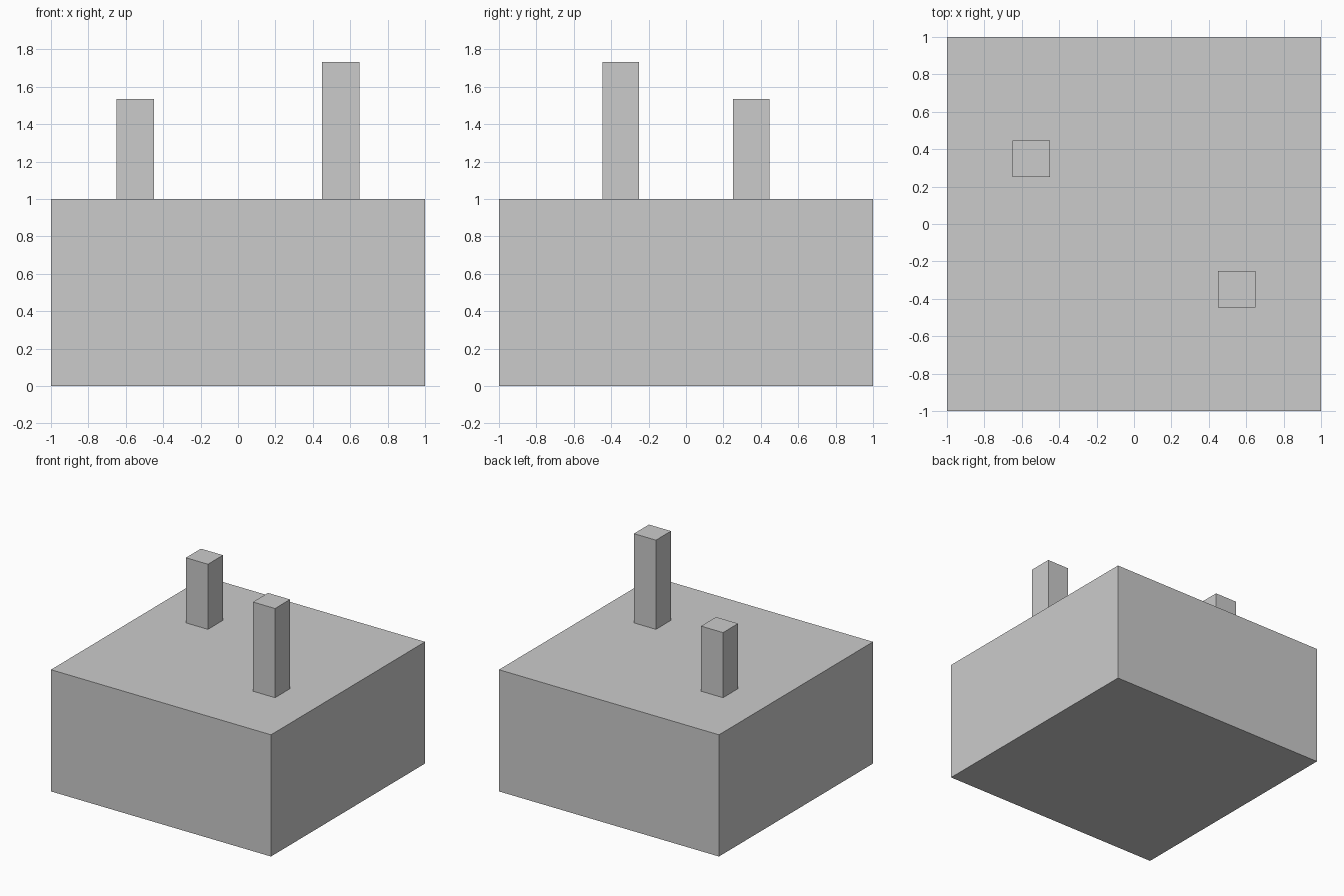
import bpy

if "Cube" in bpy.data.objects:
    bpy.data.objects.remove(bpy.data.objects["Cube"])


def box(name, x, y, z0, z1, sx, sy):
    """Axis-aligned box centred on x, y and spanning z0..z1."""
    bpy.ops.mesh.primitive_cube_add(size=1, location=(x, y, (z0 + z1) / 2))
    ob = bpy.context.object
    ob.name = name
    ob.scale = (sx, sy, z1 - z0)
    bpy.ops.object.transform_apply(location=False, rotation=False, scale=True)
    return ob


# Square base block
box("base_block", 0, 0, 0, 1, 2, 2)

# Two posts at opposite corners, the front one taller
for name, side, top in (("tall_post", 1, 1.733), ("short_post", -1, 1.535)):
    box(name, side * 0.55, side * -0.35, 1, top, 0.2, 0.195)
